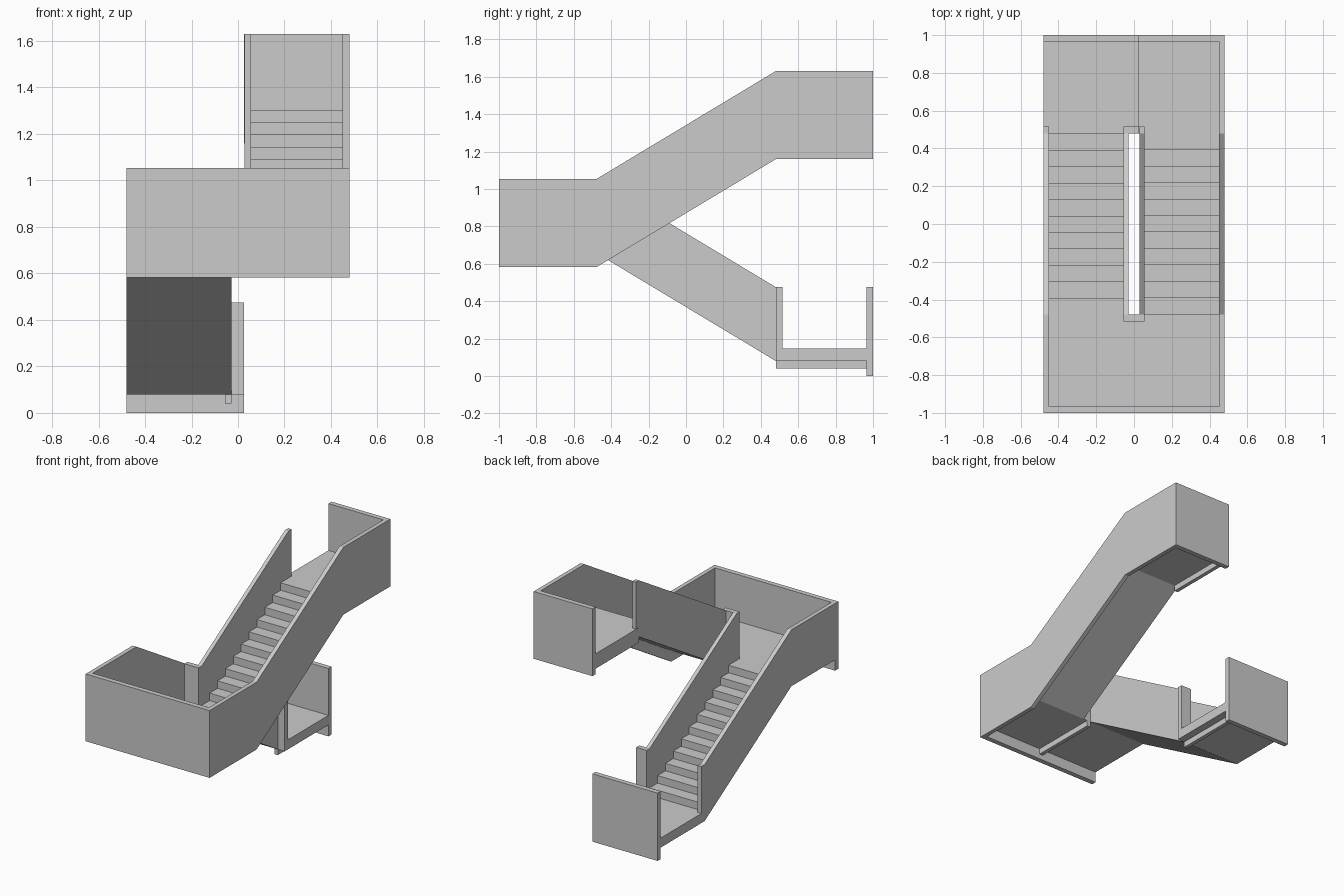
import bpy, bmesh

if "Cube" in bpy.data.objects:
    bpy.data.objects.remove(bpy.data.objects["Cube"])

N = 11                    # risers per flight
Z0, Z1, Z2 = 0.147, 0.7245, 1.302   # lower, middle and upper floor levels
Y = 0.48                  # flights run between -Y and Y
OUT, T = 0.48, 0.03       # outer half width, wall thickness
SLAB = 0.067              # floor thickness
RAIL = 0.328              # rail height above floor
DROP = 0.143              # depth of the deep fascia below floor


def extrude_profile(name, pts, x0, x1):
    """Extrude a (y, z) profile from x0 to x1."""
    bm = bmesh.new()
    face = bm.faces.new([bm.verts.new((x0, y, z)) for y, z in pts])
    ext = bmesh.ops.extrude_face_region(bm, geom=[face])
    verts = [v for v in ext["geom"] if isinstance(v, bmesh.types.BMVert)]
    bmesh.ops.translate(bm, verts=verts, vec=(x1 - x0, 0, 0))
    bmesh.ops.recalc_face_normals(bm, faces=bm.faces)
    mesh = bpy.data.meshes.new(name)
    bm.to_mesh(mesh)
    bm.free()
    obj = bpy.data.objects.new(name, mesh)
    bpy.context.collection.objects.link(obj)
    return obj


def box(name, x0, x1, y0, y1, z0, z1):
    return extrude_profile(name, [(y0, z0), (y1, z0), (y1, z1), (y0, z1)], x0, x1)


def flight(name, y_start, direction, z_start, z_end, x0, x1):
    """Sawtooth steps on top, straight sloping soffit below."""
    tread, rise = 2 * Y / N, (z_end - z_start) / N
    pts = [(y_start, z_start - SLAB)]
    for i in range(N):
        y = y_start + direction * tread * i
        pts += [(y, z_start + rise * i), (y, z_start + rise * (i + 1))]
    y_end = y_start + direction * 2 * Y
    pts += [(y_end, z_end), (y_end, z_end - SLAB)]
    extrude_profile(name, pts, x0, x1)


def wall(name, path, depth, x0, x1):
    """Parapet following floor points, rail above and depth below."""
    pts = [(y, z + RAIL) for y, z in path] + [(y, z - depth) for y, z in reversed(path)]
    extrude_profile(name, pts, x0, x1)


# Stepped flights
flight("lower_flight", Y, -1, Z0, Z1, -OUT + T, -0.055)
flight("upper_flight", -Y, 1, Z1, Z2, 0.055, OUT - T)

# Landings
box("lower_landing", -OUT, 0.025, Y, 0.97, Z0 - SLAB, Z0)
box("middle_landing", -OUT + T, OUT - T, -0.97, -Y, Z1 - SLAB, Z1)
box("upper_landing", 0.025, OUT - T, Y, 0.97, Z2 - SLAB, Z2)

# Outer walls
wall("lower_outer_wall", [(-0.97, Z1), (-Y, Z1), (Y, Z0)], SLAB, -OUT, -OUT + T)
wall("upper_outer_wall", [(-1, Z1), (-Y, Z1), (Y, Z2), (1, Z2)], DROP, OUT - T, OUT)

# Inner walls beside the open well
wall("lower_inner_wall", [(-Y, Z1), (Y, Z0)], SLAB, -0.055, -0.028)
wall("upper_inner_wall", [(-Y, Z1), (Y, Z2), (Y + 0.035, Z2)], SLAB, 0.028, 0.055)

# End posts
box("lower_outer_post", -OUT, -OUT + T, Y, Y + 0.035, Z0 - SLAB, Z0 + RAIL)
box("lower_inner_post", -0.055, 0.025, Y, Y + 0.035, Z0 - SLAB, Z0 + RAIL)
box("middle_inner_post", -0.055, 0.055, -Y - 0.035, -Y, Z1 - SLAB, Z1 + RAIL)

# End panels
box("lower_end_panel", -OUT, 0.025, 0.965, 1, 0, Z0 + RAIL)
box("middle_end_panel", -OUT, OUT - T, -1, -0.965, Z1 - DROP, Z1 + RAIL)
box("upper_end_panel", 0.025, OUT - T, 0.965, 1, Z2 - DROP, Z2 + RAIL)

# Small beams below the landings
for name, x, y0, y1, z in (("lower_beam", -0.055, Y, 0.97, Z0),
                           ("middle_beam", -0.028, -0.97, -Y, Z1),
                           ("upper_beam", 0.028, Y, 0.97, Z2)):
    box(name, x, x + 0.027, y0, y1, z - SLAB - 0.04, z - SLAB)
